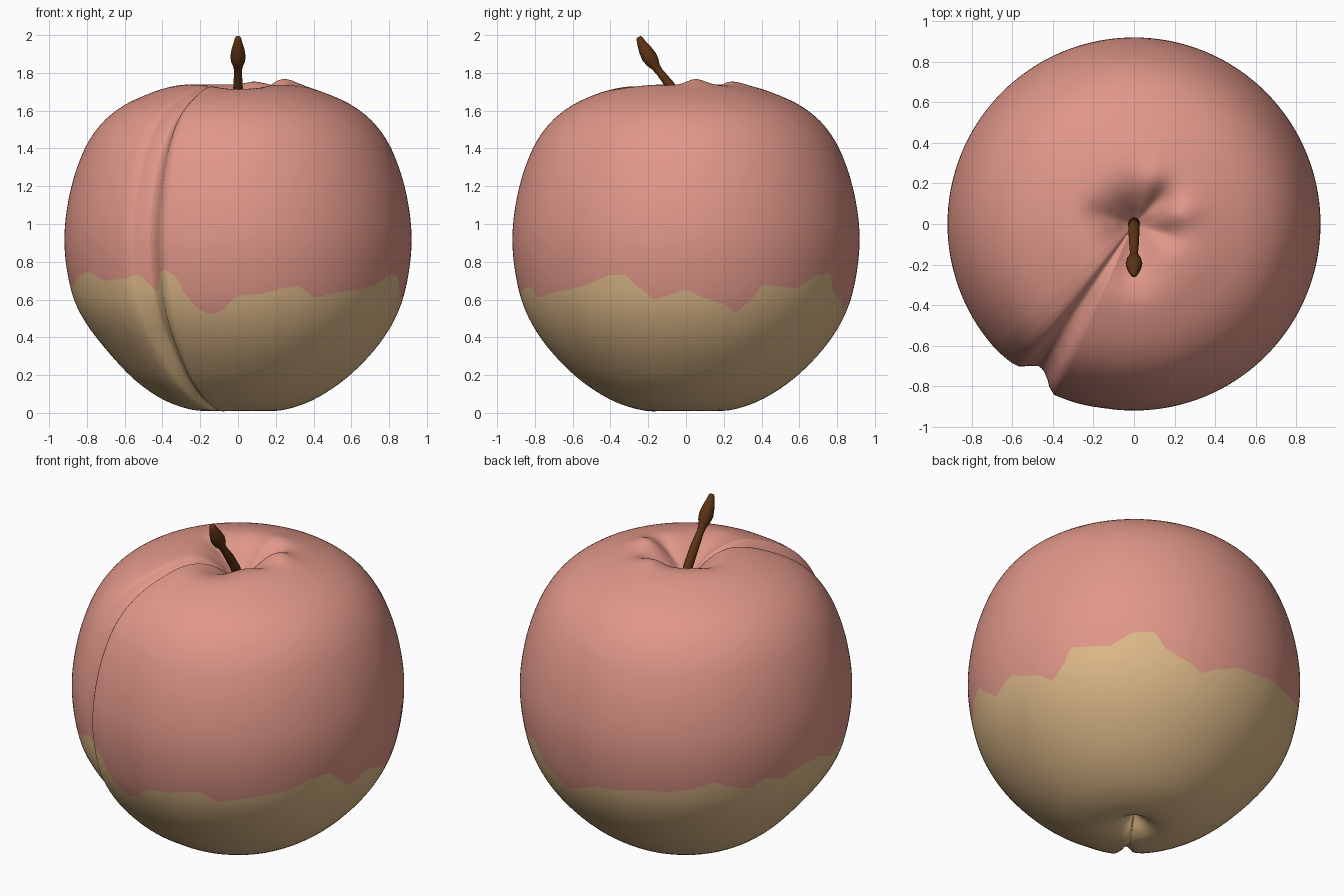
import bpy, bmesh, math
from mathutils import Vector

if "Cube" in bpy.data.objects:
    bpy.data.objects.remove(bpy.data.objects["Cube"])

def material(name, rgb):
    m = bpy.data.materials.new(name)
    m.diffuse_color = (*rgb, 1)
    m.use_nodes = True
    m.node_tree.nodes["Principled BSDF"].inputs["Base Color"].default_value = m.diffuse_color
    return m

def make_object(name, bm, mats):
    bmesh.ops.recalc_face_normals(bm, faces=bm.faces)
    for f in bm.faces:
        f.smooth = True
    me = bpy.data.meshes.new(name)
    bm.to_mesh(me)
    bm.free()
    for m in mats:
        me.materials.append(m)
    ob = bpy.data.objects.new(name, me)
    bpy.context.collection.objects.link(ob)
    return ob

def lookup(table, x):
    """Smoothed interpolation in a list of (x, value)."""
    if x <= table[0][0]:
        return table[0][1]
    for (a, va), (b, vb) in zip(table, table[1:]):
        if x <= b:
            k = (x - a) / (b - a)
            k = 0.5 * k + 0.5 * k * k * (3 - 2 * k)
            return va + (vb - va) * k
    return table[-1][1]

def bell(x, centre, width):
    return math.exp(-((x - centre) / width) ** 2)

def angle_bell(a, centre, width):
    return bell((a - centre + 180) % 360 - 180, 0, width)

skin = material("peach_pink", (0.75, 0.31, 0.25))
base = material("pale_tan", (0.73, 0.49, 0.25))
brown = material("dark_brown", (0.11, 0.034, 0.007))

# Fruit profile (radius, height) from the bottom dimple to the top hollow
PROFILE = [(0, .1), (.04, .075), (.09, .035), (.16, .012), (.26, .02), (.4, .07),
           (.55, .165), (.68, .285), (.78, .41), (.85, .54), (.89, .67), (.915, .83),
           (.917, .98), (.895, 1.14), (.855, 1.29), (.795, 1.43), (.71, 1.545),
           (.6, 1.63), (.47, 1.69), (.35, 1.728), (.25, 1.738), (.17, 1.712),
           (.1, 1.655), (.05, 1.6), (0, 1.56)]
N = len(PROFILE) - 1

def profile(t):
    i = min(int(t), N - 1)
    k = t - i
    def p(j):
        if j < 0:
            return Vector((-PROFILE[1][0], PROFILE[1][1]))
        if j > N:
            return Vector((-PROFILE[N - 1][0], PROFILE[N - 1][1]))
        return Vector(PROFILE[j])
    a, b, c, d = p(i - 1), p(i), p(i + 1), p(i + 2)
    return 0.5 * (2 * b + (c - a) * k + (2 * a - 5 * b + 4 * c - d) * k ** 2
                  + (3 * b - a - 3 * c + d) * k ** 3)

# Seam depth across its angle (degrees), at full radius
SEAM = [(222, 0), (228, -.006), (231, -.016), (234, -.055), (236.5, -.078), (239, -.066),
        (241, -.04), (243, -.008), (245, .01), (250, .008), (262, 0)]

# Height of the wavy colour line around the fruit (angle, z)
LINE = [(0, .65), (6, .61), (13, .58), (18, .53), (23, .59), (27, .68), (33, .67),
        (41, .66), (50, .73), (57, .74), (62, .64), (69, .60), (76, .55), (82, .59),
        (91, .64), (99, .65), (110, .68), (118, .68), (126, .70), (135, .74), (141, .70),
        (148, .67), (154, .72), (162, .68), (170, .73), (179, .73), (190, .67),
        (203, .73), (209, .75), (218, .70), (228, .71), (232, .73), (238, .62),
        (242, .74), (245, .76), (249, .72), (252, .62), (256, .55), (260, .52),
        (264, .54), (270, .62), (278, .63), (286, .66), (291, .67), (298, .61),
        (304, .63), (314, .65), (322, .67), (334, .73), (339, .73), (344, .66),
        (349, .60), (360, .65)]

def fruit_point(t, deg):
    p = profile(t)
    e = 0.01
    tan = (profile(min(t + e, N)) - profile(max(t - e, 0))).normalized()
    r, z = p
    # seam pushed in along the surface normal
    d = lookup(SEAM, deg) * min(1, r / .75)
    r += tan.y * d
    z -= tan.x * d
    if p.y > 1.4:
        # uneven rim and folds around the stem hollow
        z -= .05 * bell(r, .2, .13) * angle_bell(deg, 270, 30)
        z += .03 * bell(r, .24, .09) * angle_bell(deg, 12, 15)
        z -= .035 * bell(r, .17, .09) * angle_bell(deg, 45, 14)
        z += .016 * bell(r, .25, .09) * angle_bell(deg, 70, 14)
        z -= .025 * bell(r, .17, .08) * angle_bell(deg, -18, 14)
        z -= .02 * bell(r, .17, .09) * angle_bell(deg, 165, 18)
    else:
        # slightly slimmer lower left side
        r -= .03 * bell(p.y, .32, .2) * angle_bell(deg, 195, 45) * min(1, r / .5)
    a = math.radians(deg)
    return Vector((r * math.cos(a), r * math.sin(a), z))

# Fruit: one mesh row follows the colour line exactly
SIDES, LOW, HIGH = 288, 40, 64
bm = bmesh.new()
bottom = bm.verts.new(fruit_point(0, 0))
top = bm.verts.new(fruit_point(N, 0))
cols = []
for s in range(SIDES):
    deg = 360 * s / SIDES
    goal, lo, hi = lookup(LINE, deg), 4, 16
    for _ in range(24):
        mid = (lo + hi) / 2
        lo, hi = (mid, hi) if profile(mid).y < goal else (lo, mid)
    ts = [lo * i / LOW for i in range(1, LOW + 1)]
    ts += [lo + (N - lo) * i / HIGH for i in range(1, HIGH)]
    cols.append([bm.verts.new(fruit_point(t, deg)) for t in ts])
for s in range(SIDES):
    a, b = cols[s], cols[(s + 1) % SIDES]
    bm.faces.new((bottom, b[0], a[0])).material_index = 1
    bm.faces.new((top, a[-1], b[-1]))
    for i in range(len(a) - 1):
        bm.faces.new((a[i], b[i], b[i + 1], a[i + 1])).material_index = int(i < LOW - 1)
make_object("fruit", bm, [skin, base])

# Stem: leaning tube with a swollen tip (y, z, radius)
STEM = [(.012, 1.55, .03), (-.025, 1.645, .027), (-.085, 1.735, .025), (-.14, 1.805, .02),
        (-.16, 1.832, .024), (-.175, 1.855, .035), (-.195, 1.885, .041),
        (-.218, 1.925, .034), (-.237, 1.96, .023), (-.246, 1.983, .017), (-.25, 1.991, .011)]
bm = bmesh.new()
rings = []
for i, (y, z, r) in enumerate(STEM):
    p, q = STEM[max(i - 1, 0)], STEM[min(i + 1, len(STEM) - 1)]
    d = Vector((0, q[0] - p[0], q[1] - p[1])).normalized()
    side = Vector((1, 0, 0))
    up = d.cross(side)
    rings.append([bm.verts.new(Vector((0, y, z)) + r * (side * math.cos(k * math.tau / 20)
                  + up * math.sin(k * math.tau / 20))) for k in range(20)])
for a, b in zip(rings, rings[1:]):
    for k in range(20):
        n = (k + 1) % 20
        bm.faces.new((a[k], a[n], b[n], b[k]))
bm.faces.new(rings[0])
bm.faces.new(rings[-1])
make_object("stem", bm, [brown])
